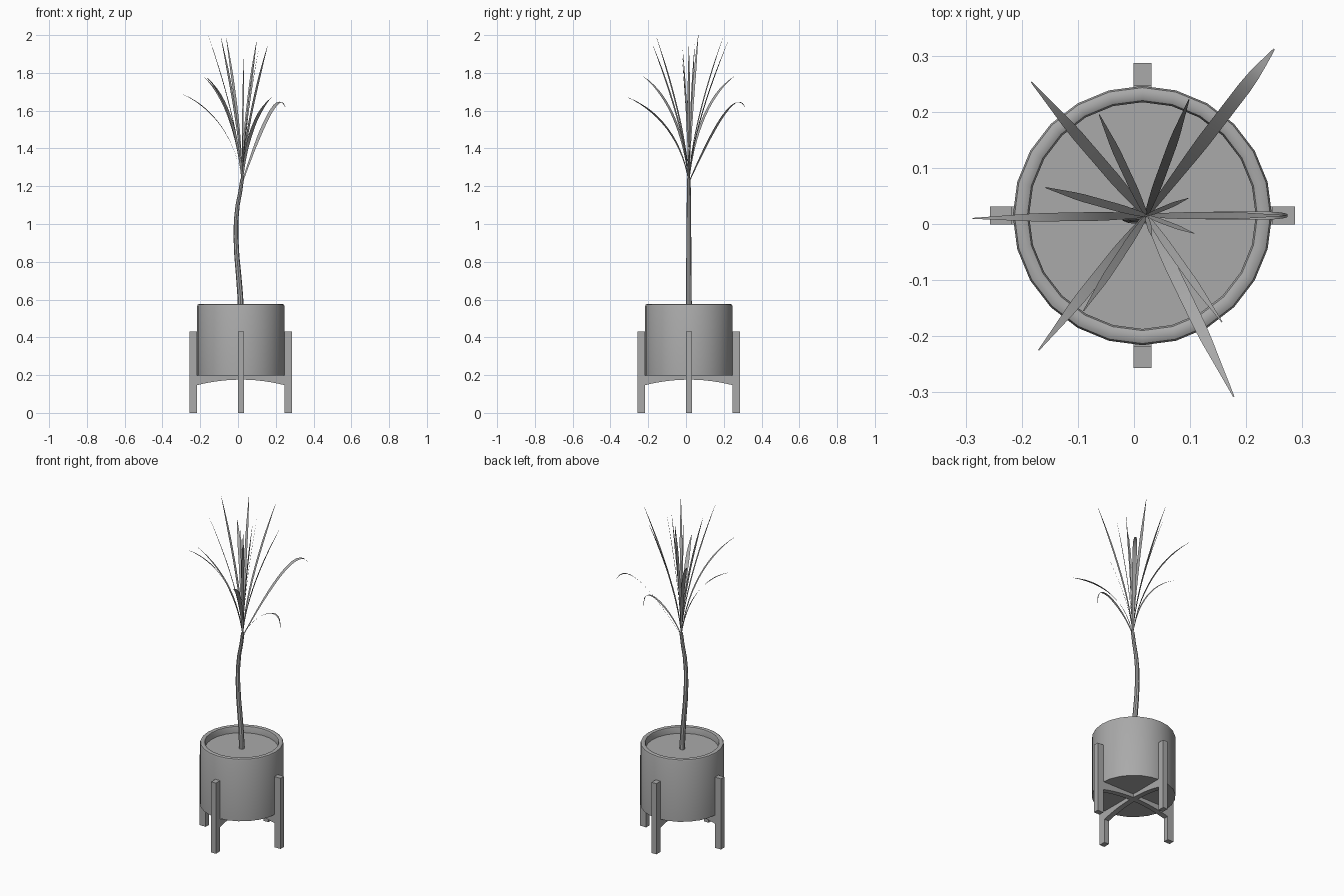
import bpy, bmesh, math
from mathutils import Vector

if "Cube" in bpy.data.objects:
    bpy.data.objects.remove(bpy.data.objects["Cube"], do_unlink=True)

grey = bpy.data.materials.new("plain grey")
grey.use_nodes = True
colour = (0.4, 0.4, 0.4, 1)
grey.diffuse_color = colour
grey.node_tree.nodes["Principled BSDF"].inputs["Base Color"].default_value = colour

CENTRE = Vector((0.015, 0.015, 0))


def finish(name, bm, smooth=False, recalc=True):
    if recalc:
        bmesh.ops.recalc_face_normals(bm, faces=bm.faces)
    mesh = bpy.data.meshes.new(name)
    bm.to_mesh(mesh)
    bm.free()
    mesh.materials.append(grey)
    obj = bpy.data.objects.new(name, mesh)
    bpy.context.collection.objects.link(obj)
    if smooth:
        bpy.ops.object.select_all(action="DESELECT")
        obj.select_set(True)
        bpy.context.view_layer.objects.active = obj
        bpy.ops.object.shade_smooth_by_angle(angle=math.radians(40))
    return obj


def loft(bm, rings):
    for a, b in zip(rings, rings[1:]):
        n = len(a)
        for i in range(n):
            j = (i + 1) % n
            bm.faces.new((a[i], a[j], b[j], b[i]))


def ring(bm, centre, radius, sides):
    angles = [math.tau * i / sides for i in range(sides)]
    return [bm.verts.new(centre + Vector((math.cos(a), math.sin(a), 0)) * radius) for a in angles]


def lathe(name, profile, sides):
    """Turned solid, capped at the first and last ring."""
    bm = bmesh.new()
    rings = [ring(bm, CENTRE + Vector((0, 0, z)), r, sides) for r, z in profile]
    loft(bm, rings)
    bm.faces.new(rings[0])
    bm.faces.new(rings[-1])
    return finish(name, bm, True)


# Pot with rounded rim and recessed soil
lathe("pot", [(0.231, 0.197), (0.231, 0.565), (0.228, 0.573), (0.222, 0.576),
              (0.211, 0.576), (0.205, 0.573), (0.202, 0.565), (0.202, 0.52)], 24)
lathe("soil", [(0.202, 0.515), (0.202, 0.535)], 24)


# Stand: legs and two arched cross beams
def prism(name, outline, half_width, turn):
    """Extrude an outline in the radial-vertical plane, then turn it about the pot."""
    bm = bmesh.new()
    ca, sa = math.cos(turn), math.sin(turn)

    def side(w):
        return [bm.verts.new(CENTRE + Vector((r * ca - w * sa, r * sa + w * ca, z))) for r, z in outline]
    a, b = side(-half_width), side(half_width)
    loft(bm, [a, b])
    bm.faces.new(a)
    bm.faces.new(b)
    return finish(name, bm)


for k, side in enumerate(("left", "back", "right", "front")):
    prism(side + "_leg", [(0.232, 0), (0.272, 0), (0.272, 0.43), (0.232, 0.43)], 0.016, k * math.pi / 2)

arch = [(0.235 * i / 6, 0.176 - 0.03 * (i / 6) ** 2) for i in range(-6, 7)]
for k, name in enumerate(("side_beam", "depth_beam")):
    prism(name, [(0.235, 0.197), (-0.235, 0.197)] + arch, 0.016, k * math.pi / 2)

# Bent stem
path = [(0.015, 0.53), (0.012, 0.62), (0.004, 0.72), (-0.006, 0.83), (-0.011, 0.93),
        (-0.01, 1.02), (-0.002, 1.1), (0.012, 1.17), (0.022, 1.24)]
bm = bmesh.new()
rings = [ring(bm, Vector((x, 0.015, z)), 0.016 - 0.0008 * i, 8) for i, (x, z) in enumerate(path)]
loft(bm, rings)
bm.faces.new(rings[0])
bm.faces.new(rings[-1])
finish("stem", bm, True)

# Leaf arcs: inner control points as (share of reach, share of rise)
ARCS = {"upright": ((0.05, 0.3), (0.55, 0.7)),
        "spread": ((0.1, 0.5), (0.5, 0.85)),
        "bent": ((0.3, 0.5), (0.8, 1.3)),
        "drooping": ((0.2, 1.3), (1.1, 3.0))}
BASE = Vector((0.022, 0.015, 1.22))


def leaf(name, tip, arc, width, twist=0.0, steps=14):
    """Thin pointed ribbon along a Bezier arc."""
    bm = bmesh.new()
    span = Vector(tip) - BASE
    (r1, z1), (r2, z2) = ARCS[arc]
    flat = Vector((span.x, span.y, 0))
    across = Vector((-span.y, span.x, 0)).normalized()
    pairs = []
    for i in range(steps + 1):
        t = i / steps
        b1, b2, b3 = 3 * t * (1 - t) ** 2, 3 * t * t * (1 - t), t ** 3
        p = BASE + flat * (b1 * r1 + b2 * r2 + b3)
        p.z += span.z * (b1 * z1 + b2 * z2 + b3)
        half = width / 2 * min(1, 0.35 + 1.6 * t, 0.12 + 3.5 * (1 - t))
        edge = (across * math.cos(twist * t) + Vector((0, 0, math.sin(twist * t)))) * half
        pairs.append((bm.verts.new(p - edge), bm.verts.new(p + edge)))
    for a, b in zip(pairs, pairs[1:]):
        bm.faces.new((a[0], a[1], b[1], b[0]))
    finish(name, bm, True)


LEAVES = [
    ((0.25, 0.312, 1.62), "bent", 0.024, 0.2),
    ((0.178, -0.308, 1.67), "spread", 0.022, 0.2),
    ((-0.183, 0.253, 1.78), "spread", 0.02, 0.2),
    ((-0.17, -0.225, 1.78), "spread", 0.02, -0.2),
    ((-0.288, 0.01, 1.685), "spread", 0.016, 0.5),
    ((0.272, 0.015, 1.32), "drooping", 0.014, 0.0),
    ((0.272, 0.015, 1.94), "upright", 0.012, 0.0),
    ((-0.158, 0.065, 2.0), "upright", 0.014, 0.0),
    ((-0.062, 0.195, 1.985), "upright", 0.014, 0.0),
    ((0.098, 0.222, 1.965), "upright", 0.016, 0.0),
    ((-0.09, -0.155, 1.985), "upright", 0.014, 0.0),
    ((0.157, -0.175, 1.945), "upright", 0.014, 0.0),
    ((0.097, 0.046, 1.95), "upright", 0.008, 0.0),
    ((0.108, -0.017, 1.92), "upright", 0.008, 0.0),
    ((0.032, -0.022, 1.9), "upright", 0.008, 0.0),
]
for n, (tip, arc, width, twist) in enumerate(LEAVES, 1):
    leaf(f"leaf_{n}", tip, arc, width, twist)
